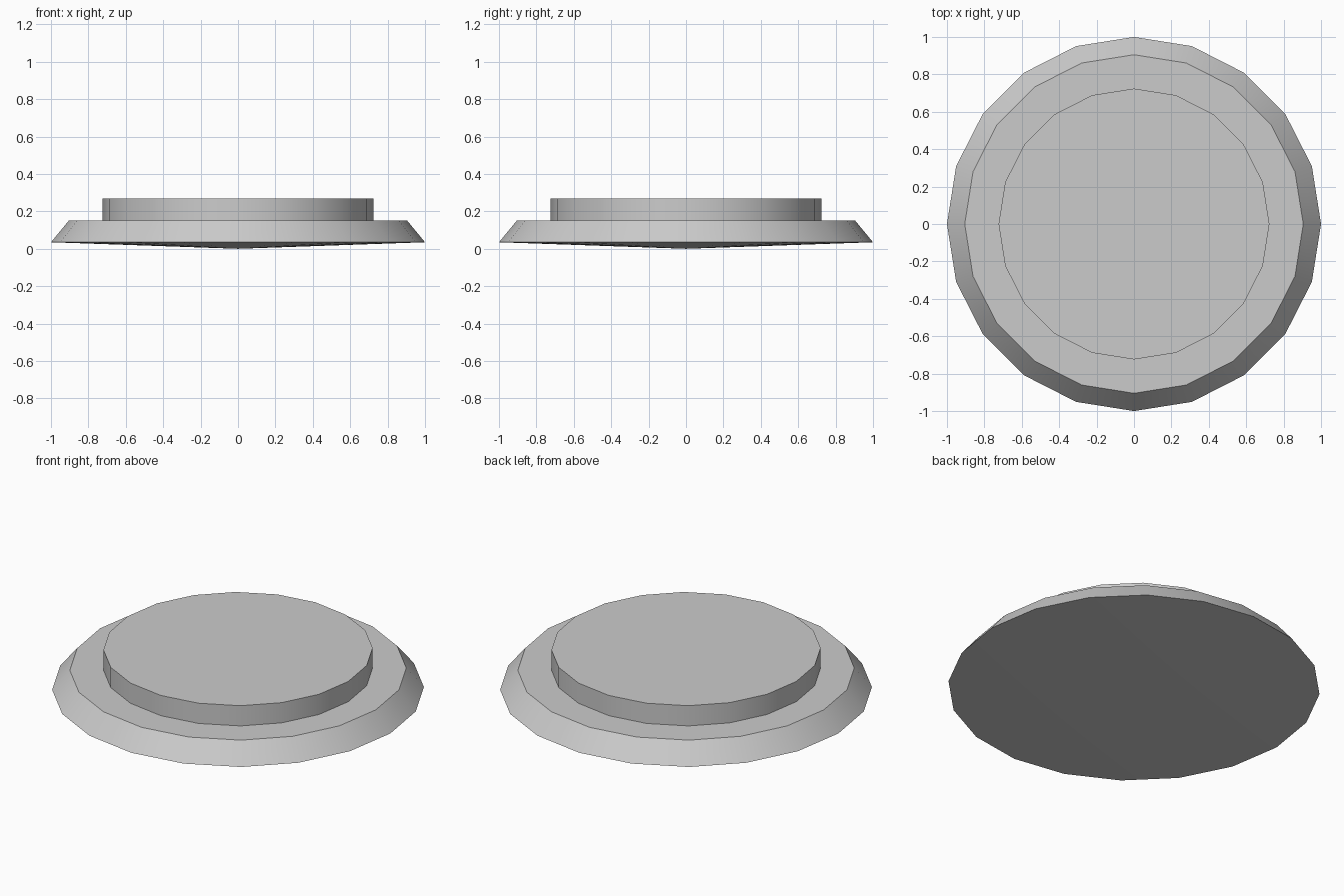
import bpy, bmesh, math

if "Cube" in bpy.data.objects:
    bpy.data.objects.remove(bpy.data.objects["Cube"])

SIDES = 20

def lathe(name, profile):
    """Revolve (radius, z) points around z; radius 0 makes a pole."""
    bm = bmesh.new()
    rings = []
    for r, z in profile:
        if r == 0:
            rings.append([bm.verts.new((0, 0, z))] * SIDES)
        else:
            rings.append([bm.verts.new((r * math.cos(2 * math.pi * i / SIDES),
                                        r * math.sin(2 * math.pi * i / SIDES), z))
                          for i in range(SIDES)])
    for low, high in zip(rings, rings[1:]):
        for i in range(SIDES):
            j = (i + 1) % SIDES
            corners = dict.fromkeys((low[i], low[j], high[j], high[i]))
            bm.faces.new(list(corners))
    bmesh.ops.recalc_face_normals(bm, faces=bm.faces)
    mesh = bpy.data.meshes.new(name)
    bm.to_mesh(mesh)
    bm.free()
    ob = bpy.data.objects.new(name, mesh)
    bpy.context.collection.objects.link(ob)
    bpy.ops.object.select_all(action='DESELECT')
    ob.select_set(True)
    bpy.context.view_layer.objects.active = ob
    bpy.ops.object.shade_smooth_by_angle(angle=math.radians(30))
    return ob

# Stepped disc: shallow conical underside, bevelled rim, flat ledge, raised top
lathe("stepped_disc", [(0, 0), (1, 0.035), (0.905, 0.15),
                       (0.724, 0.15), (0.724, 0.27), (0, 0.27)])
